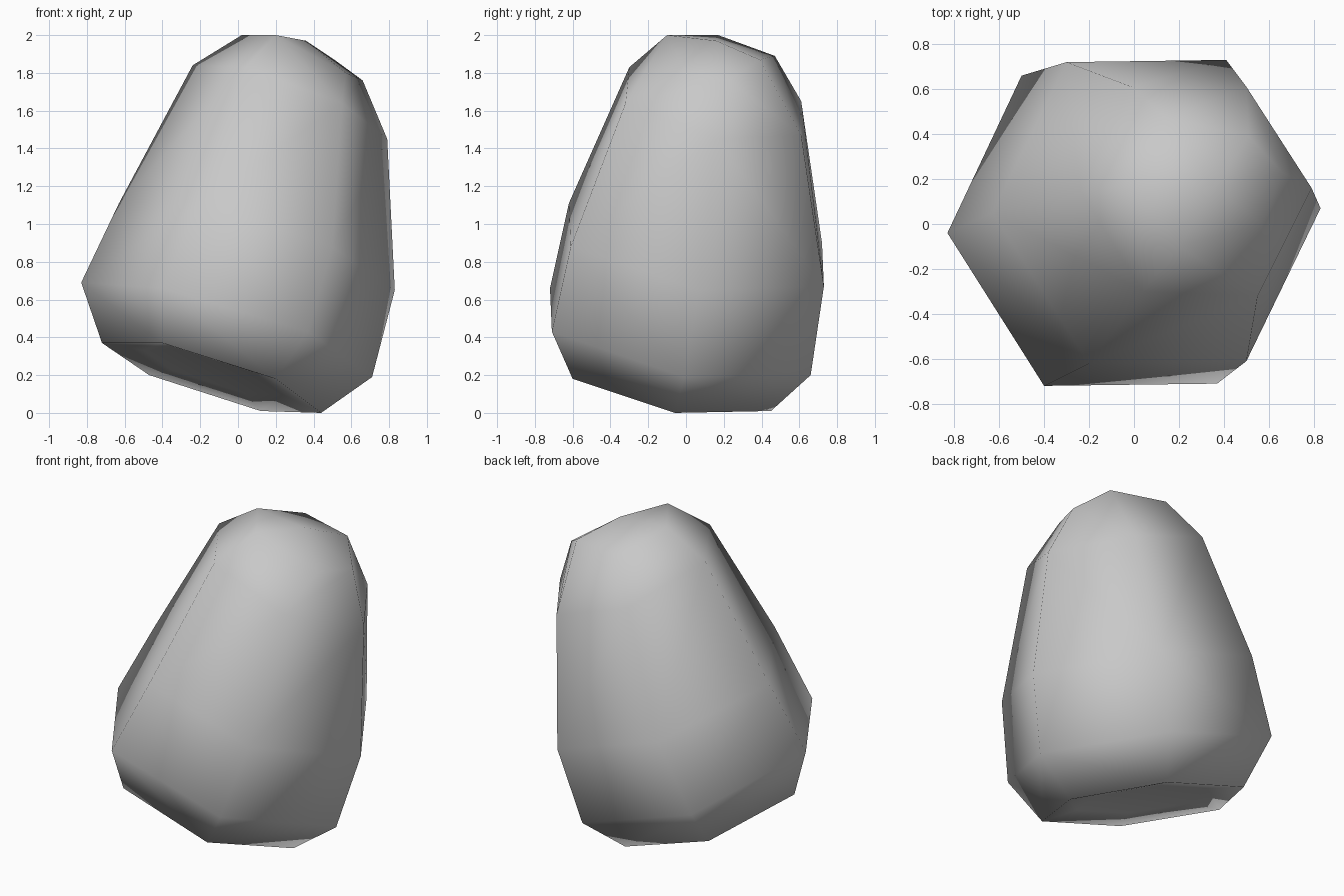
import bpy
import bmesh
from mathutils import Vector

default_cube = bpy.data.objects.get("Cube")
if default_cube:
    bpy.data.objects.remove(default_cube, do_unlink=True)


def flat_material(name, level):
    material = bpy.data.materials.new(name)
    material.use_nodes = True
    colour = (level, level, level, 1)
    material.diffuse_color = colour
    material.node_tree.nodes["Principled BSDF"].inputs["Base Color"].default_value = colour
    return material


# Corner ridges of the boulder, each running from foot to shoulder, in hundredths
ridges = {
    "right": [(-72, -8, 37), (-83, -4, 69), (-63, 5, 111), (-24, 15, 184)],
    "front_right": [(-40, -60, 37), (-40, -72, 66), (-20, -62, 111), (4, -30, 183)],
    "front_left": [(20, -60, 18), (37, -71, 43), (50, -61, 88), (55, -32, 164)],
    "left": [(71, -1, 19), (83, 7, 65), (79, 16, 145), (66, 23, 176)],
    "back_left": [(28, 66, 20), (41, 73, 67), (50, 61, 147), (51, 39, 187)],
    "back_right": [(-47, 44, 20), (-50, 66, 46), (-30, 72, 90), (-1, 61, 165)],
}
crown = [(2, 17, 200), (20, -10, 200), (36, 16, 197), (15, 47, 189), (57, 0, 180)]
base = [(44, -6, 0), (12, 45, 1)]
underside_direction = Vector((-0.3, -0.17, -0.94)).normalized()


def build_boulder(name, points, material):
    """Wrap the ridges in a faceted skin and shade it smooth."""
    bm = bmesh.new()
    for point in points:
        bm.verts.new([value / 100 for value in point])
    hull = bmesh.ops.convex_hull(bm, input=bm.verts[:])
    leftovers = {item for item in hull["geom_interior"] + hull["geom_unused"]
                 if isinstance(item, bmesh.types.BMVert)}
    bmesh.ops.delete(bm, geom=list(leftovers), context="VERTS")
    bmesh.ops.recalc_face_normals(bm, faces=bm.faces[:])

    # Slightly hollowed, tilted underside
    underside = [face for face in bm.faces if face.normal.dot(underside_direction) > 0.97]
    merged = bmesh.ops.dissolve_faces(bm, faces=underside)["region"]
    bmesh.ops.inset_region(bm, faces=merged, thickness=0.22, depth=-0.03)

    for face in bm.faces:
        face.smooth = True
    mesh = bpy.data.meshes.new(name)
    bm.to_mesh(mesh)
    bm.free()
    mesh.materials.append(material)
    boulder = bpy.data.objects.new(name, mesh)
    bpy.context.collection.objects.link(boulder)
    return boulder


all_points = [point for ridge in ridges.values() for point in ridge] + crown + base
build_boulder("boulder", all_points, flat_material("stone grey", 0.58))
